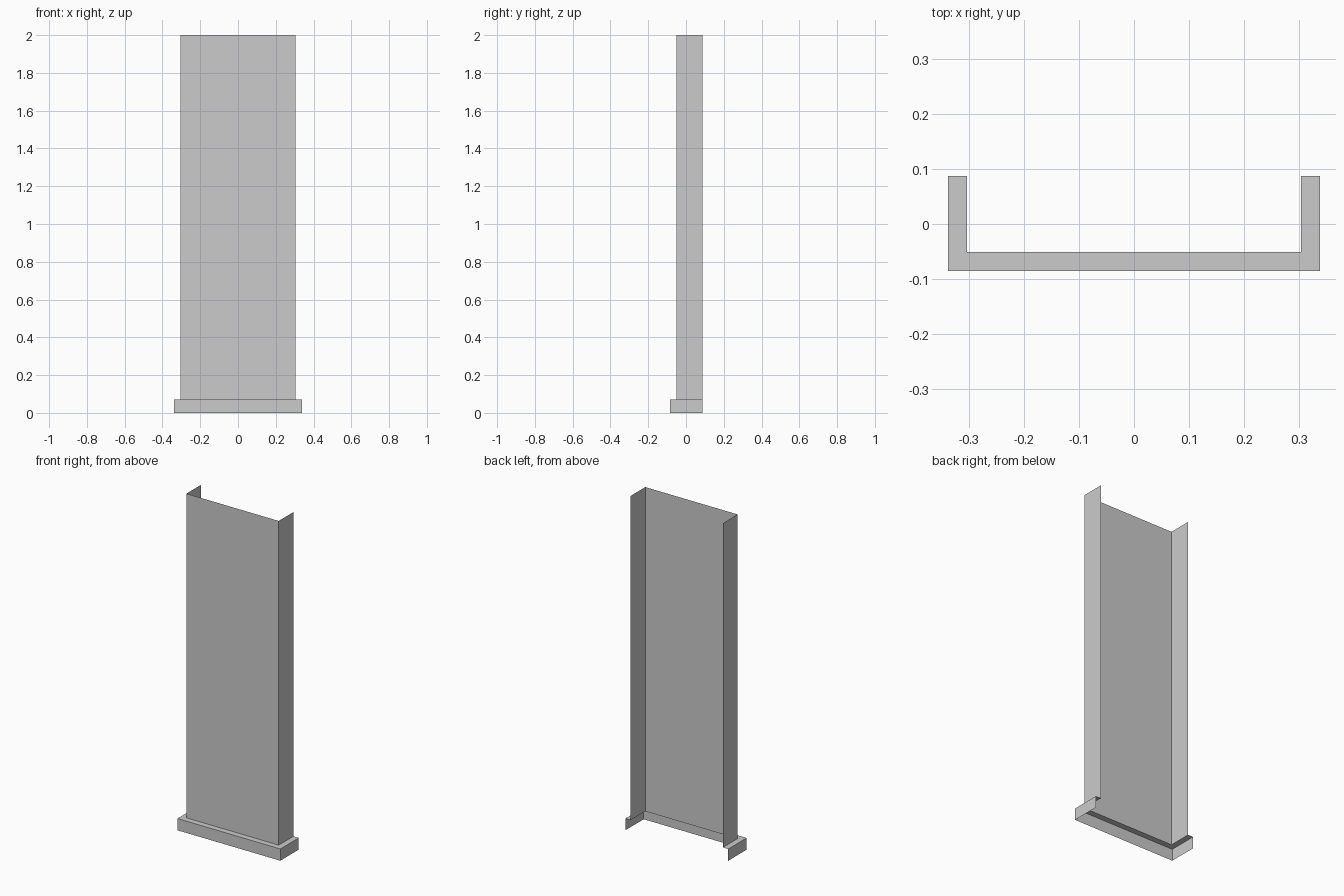
import bpy, bmesh

if "Cube" in bpy.data.objects:
    bpy.data.objects.remove(bpy.data.objects["Cube"])

BACK, TOP, LEDGE = 0.087, 2.0, 0.07


def u_path(half_width, front):
    # open U seen from above, running left-back to right-back
    return [(-half_width, BACK), (-half_width, front),
            (half_width, front), (half_width, BACK)]


def make_sheet(name, loops):
    # bridge successive open U outlines with thin single-sided faces
    bm = bmesh.new()
    rows = [[bm.verts.new((x, y, z)) for x, y in path] for path, z in loops]
    for low, high in zip(rows, rows[1:]):
        for i in range(len(low) - 1):
            bm.faces.new((low[i], low[i + 1], high[i + 1], high[i]))
    mesh = bpy.data.meshes.new(name)
    bm.to_mesh(mesh)
    bm.free()
    obj = bpy.data.objects.new(name, mesh)
    bpy.context.collection.objects.link(obj)
    return obj


wall = u_path(0.304, -0.051)
base = u_path(0.339, -0.086)

# Tall three-sided wall panel, open at the back, top and bottom
make_sheet("wall_panel", [(wall, LEDGE), (wall, TOP)])

# Skirting board with a flat ledge meeting the wall
make_sheet("skirting_board", [(base, 0.0), (base, LEDGE), (wall, LEDGE)])
